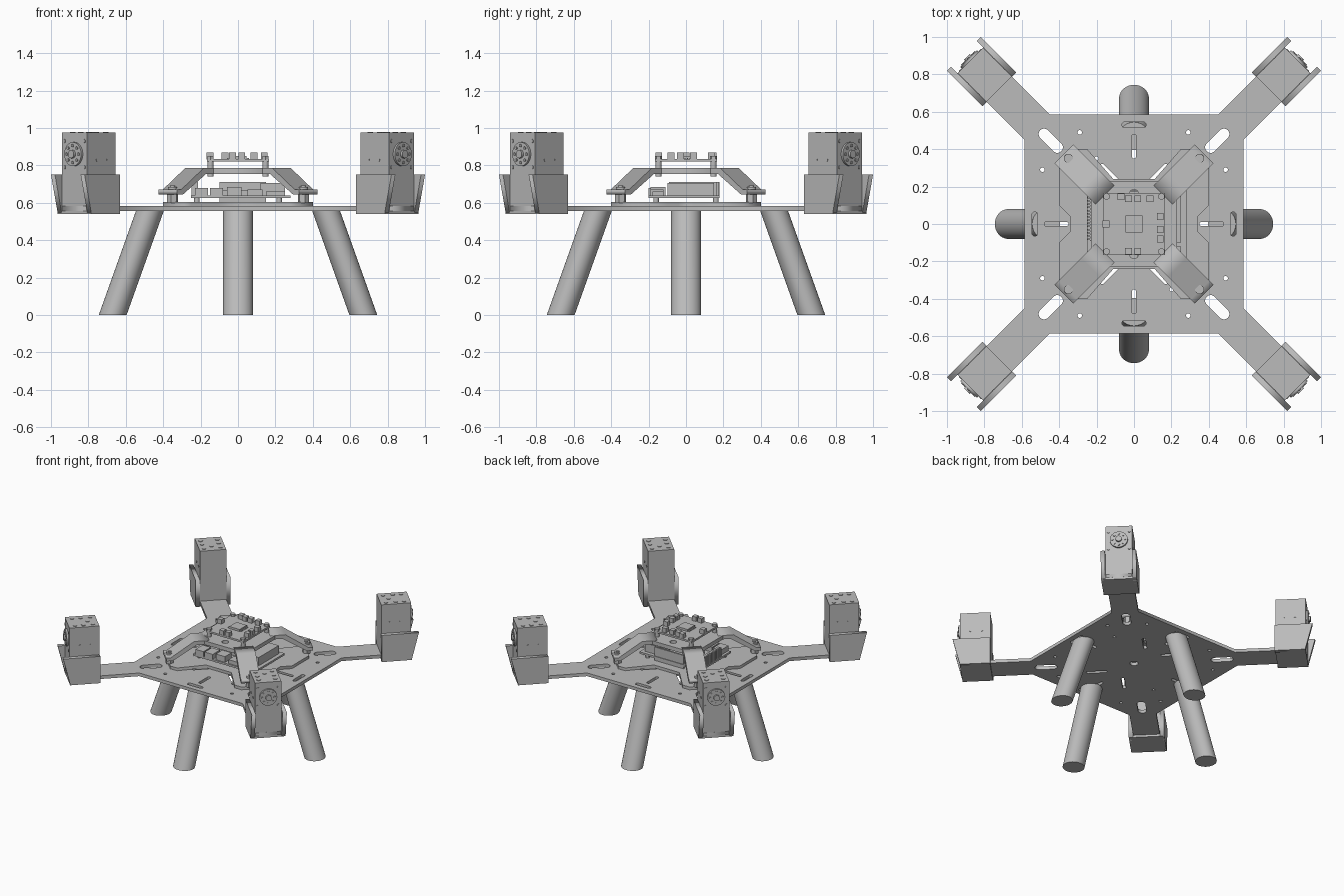
import bpy, bmesh, math
from math import pi, cos, sin
from mathutils import Matrix, Vector

cube = bpy.data.objects.get("Cube")
if cube:
    bpy.data.objects.remove(cube, do_unlink=True)

grey = bpy.data.materials.new("plain_grey")
grey.use_nodes = True
grey.diffuse_color = (0.5, 0.5, 0.5, 1)
grey.node_tree.nodes["Principled BSDF"].inputs["Base Color"].default_value = (0.5, 0.5, 0.5, 1)

CORNERS = [(1, 1), (-1, 1), (-1, -1), (1, -1)]
UPRIGHT = Matrix.Rotation(pi / 2, 4, 'X')


def finish(name, mesh, matrix=Matrix(), smooth=False):
    obj = bpy.data.objects.new(name, mesh)
    mesh.transform(matrix)
    mesh.materials.clear()
    mesh.materials.append(grey)
    bpy.context.collection.objects.link(obj)
    if smooth:
        bpy.ops.object.select_all(action='DESELECT')
        obj.select_set(True)
        bpy.context.view_layer.objects.active = obj
        bpy.ops.object.shade_smooth_by_angle()
    return obj


def prism(name, outline, z0, z1, holes=(), matrix=Matrix()):
    """Filled outline with holes, extruded from z0 to z1."""
    curve = bpy.data.curves.new(name, 'CURVE')
    curve.dimensions = '2D'
    curve.fill_mode = 'BOTH'
    curve.extrude = (z1 - z0) / 2
    for loop in [outline, *holes]:
        spline = curve.splines.new('POLY')
        spline.points.add(len(loop) - 1)
        for point, (x, y) in zip(spline.points, loop):
            point.co = (x, y, 0, 1)
        spline.use_cyclic_u = True
    temp = bpy.data.objects.new(name + "_curve", curve)
    bpy.context.collection.objects.link(temp)
    bpy.context.view_layer.update()
    mesh = bpy.data.meshes.new_from_object(temp.evaluated_get(bpy.context.evaluated_depsgraph_get()))
    bpy.data.objects.remove(temp, do_unlink=True)
    return finish(name, mesh, matrix @ Matrix.Translation((0, 0, (z0 + z1) / 2)))


def box(name, x, y, z, matrix=Matrix()):
    bm = bmesh.new()
    bmesh.ops.create_cube(bm, size=1)
    for v in bm.verts:
        v.co = [lo + (c + 0.5) * (hi - lo) for c, (lo, hi) in zip(v.co, (x, y, z))]
    mesh = bpy.data.meshes.new(name)
    bm.to_mesh(mesh)
    bm.free()
    return finish(name, mesh, matrix)


def rod(name, start, end, radius, matrix=Matrix(), sides=20, level=False):
    """Cylinder between two points; level keeps its ends horizontal."""
    a, b = Vector(start), Vector(end)
    axis = b - a
    bm = bmesh.new()
    bmesh.ops.create_cone(bm, cap_ends=True, segments=sides, radius1=radius, radius2=radius, depth=1)
    if level:
        for v in bm.verts:
            v.co = a + axis * (v.co.z + 0.5) + Vector((v.co.x * 0.93, v.co.y, 0))
    else:
        turn = axis.to_track_quat('Z', 'Y').to_matrix()
        for v in bm.verts:
            v.co = a + turn @ Vector((v.co.x, v.co.y, (v.co.z + 0.5) * axis.length))
    mesh = bpy.data.meshes.new(name)
    bm.to_mesh(mesh)
    bm.free()
    return finish(name, mesh, matrix, True)


def slot(cx, cy, length, width, angle=0):
    """Round-ended slot outline; equal length and width give a circle."""
    half, r, pts = (length - width) / 2, width / 2, []
    for side in (0, 1):
        for i in range(9 - (length == width)):
            t = -pi / 2 + side * pi + i * pi / 8
            x, y = r * cos(t) + half * (1 - 2 * side), r * sin(t)
            pts.append((cx + x * cos(angle) - y * sin(angle), cy + x * sin(angle) + y * cos(angle)))
    return pts


def spin(k, offset=0.0):
    return Matrix.Rotation(offset + k * pi / 2, 4, 'Z')


def turned(pts, k):
    return [(x * round(cos(k * pi / 2)) - y * round(sin(k * pi / 2)),
             x * round(sin(k * pi / 2)) + y * round(cos(k * pi / 2))) for x, y in pts]


# Main plate with four diagonal arms
quarter = [(0.585, -0.45), (0.585, 0.45), (0.80, 0.665), (0.94, 0.81), (0.81, 0.94), (0.665, 0.80)]
outline, holes = [], [slot(0, 0, 0.06, 0.06)]
for k in range(4):
    outline += turned(quarter[1:] + [(0.45, 0.585)], k)
    for h in (slot(0.445, 0.445, 0.16, 0.06, pi / 4), slot(0.415, 0, 0.13, 0.024),
              slot(0.53, 0, 0.13, 0.03, pi / 2), slot(0.49, 0.29, 0.024, 0.024),
              slot(0.49, -0.29, 0.024, 0.024), slot(0.35, 0.2, 0.022, 0.022)):
        holes.append(turned(h, k))
for sx, sy in CORNERS:
    holes.append(slot(sx * 0.125, sy * 0.265, 0.15, 0.024, sx * sy * pi / 4))
prism("main_plate", outline, 0.557, 0.582, holes)

# Slanted legs
for k in range(4):
    rod("leg", (0.67, 0, 0), (0.47, 0, 0.56), 0.08, spin(k), 40, True)

# Motor pods at the arm ends, built along +x and spun
for k in range(4):
    m = spin(k, pi / 4)
    box("motor_body", (1.02, 1.237), (-0.095, 0.095), (0.575, 0.975), m)
    box("bracket_floor", (1.02, 1.237), (-0.127, 0.127), (0.54, 0.575), m)
    wall = [(1.018, 0.54), (1.235, 0.54), (1.287, 0.75), (1.018, 0.75)]
    for y in (-0.112, 0.112):
        prism("bracket_wall", wall, -0.015, 0.015, matrix=m @ Matrix.Translation((0, y, 0)) @ UPRIGHT)
    # Output disc with hub and screws
    rod("horn_disc", (1.23, 0, 0.86), (1.25, 0, 0.86), 0.064, m, 32)
    rod("horn_hub", (1.24, 0, 0.86), (1.264, 0, 0.86), 0.022, m)
    for i in range(8):
        y, z = 0.045 * cos(i * pi / 4), 0.86 + 0.045 * sin(i * pi / 4)
        rod("horn_screw", (1.245, y, z), (1.256, y, z), 0.008, m, 10)
    # Body screws on the cap, front and sides
    for x in (1.06, 1.13, 1.19):
        for y in (-0.06, 0.06):
            rod("cap_screw", (x, y, 0.97), (x, y, 0.979), 0.015, m, 12)
    rod("cap_screw", (1.09, 0, 0.97), (1.09, 0, 0.979), 0.015, m, 12)
    for s in (-1, 1):
        for z in (0.79, 0.93):
            rod("front_screw", (1.23, s * 0.075, z), (1.241, s * 0.075, z), 0.01, m, 10)
        for x in (1.08, 1.16):
            rod("side_screw", (x, s * 0.09, 0.83), (x, s * 0.098, 0.83), 0.009, m, 10)

# Lower deck with side notches
deck = [(0.34, 0.04), (0.4, 0.1), (0.4, 0.31), (0.31, 0.4), (0.25, 0.4), (0.11, 0.24)]
deck += [(-x, y) for x, y in reversed(deck)]
deck += [(-x, -y) for x, y in deck]
prism("lower_deck", deck, 0.582, 0.604)

# Raised frame: sloping arms, spacers and flat platform
arm = [(0.22, 0.785), (0.33, 0.785), (0.50, 0.67), (0.53, 0.67), (0.53, 0.645),
       (0.485, 0.645), (0.31, 0.755), (0.22, 0.755)]
for k in range(4):
    m = spin(k, pi / 4)
    prism("frame_arm", arm, -0.07, 0.07, matrix=m @ UPRIGHT)
    rod("frame_spacer", (0.495, 0, 0.60), (0.495, 0, 0.65), 0.03, m, 6)
    rod("frame_bolt", (0.495, 0, 0.66), (0.495, 0, 0.685), 0.025, m)
    rod("bolt_tip", (0.495, 0, 0.68), (0.495, 0, 0.692), 0.013, m)
plat = [(0.23, 0.13), (0.13, 0.23), (-0.13, 0.23), (-0.23, 0.13)]
prism("frame_platform", plat + [(-x, -y) for x, y in plat], 0.755, 0.785,
      [slot(0, s * 0.16, 0.05, 0.05) for s in (-1, 1)])

# Lower circuit board with blocks and pin headers
box("lower_board", (-0.25, 0.28), (-0.2, 0.18), (0.625, 0.64))
for x, y in CORNERS:
    rod("lower_standoff", (x * 0.22, y * 0.16, 0.6), (x * 0.22, y * 0.16, 0.63), 0.015)
for x0, x1, y0, y1, top in ((-0.23, -0.16, -0.2, -0.11, 0.68), (-0.15, -0.08, -0.2, -0.11, 0.68),
                            (-0.06, 0.02, -0.19, -0.11, 0.685), (0.05, 0.13, -0.19, -0.12, 0.67),
                            (0.15, 0.25, -0.18, -0.12, 0.66), (0.12, 0.25, -0.1, 0.15, 0.705),
                            (-0.12, 0.08, -0.06, 0.12, 0.665)):
    box("board_block", (x0, x1), (y0, y1), (0.635, top))
box("pin_header", (-0.235, -0.215), (-0.09, 0.18), (0.635, 0.71))
for i in range(16):
    y = -0.085 + i * 0.017
    box("header_pin", (-0.248, -0.23), (y, y + 0.008), (0.64, 0.712))
box("rear_card", (-0.1, 0.15), (0.162, 0.175), (0.605, 0.71))

# Upper circuit board on posts
box("upper_board", (-0.165, 0.165), (-0.165, 0.165), (0.82, 0.834))
for x, y in CORNERS:
    rod("board_post", (x * 0.147, y * 0.147, 0.74), (x * 0.147, y * 0.147, 0.82), 0.016)
    rod("post_nut", (x * 0.147, y * 0.147, 0.83), (x * 0.147, y * 0.147, 0.85), 0.02, sides=6)
box("main_chip", (-0.045, 0.045), (-0.045, 0.045), (0.832, 0.85))
for s in (-1, 1):
    for i in range(6):
        y = -0.04 + i * 0.015
        box("chip_pin", (s * 0.05 - 0.008, s * 0.05 + 0.008), (y, y + 0.007), (0.832, 0.84))
for x, y in ((-0.07, 0.145), (-0.03, 0.135), (0.02, 0.135), (0.085, 0.135), (0.14, 0.04),
             (0.14, -0.03), (0.14, -0.08), (0.02, -0.145), (-0.03, -0.145), (-0.15, 0.0)):
    box("small_part", (x - 0.018, x + 0.018), (y - 0.018, y + 0.018), (0.832, 0.868))
